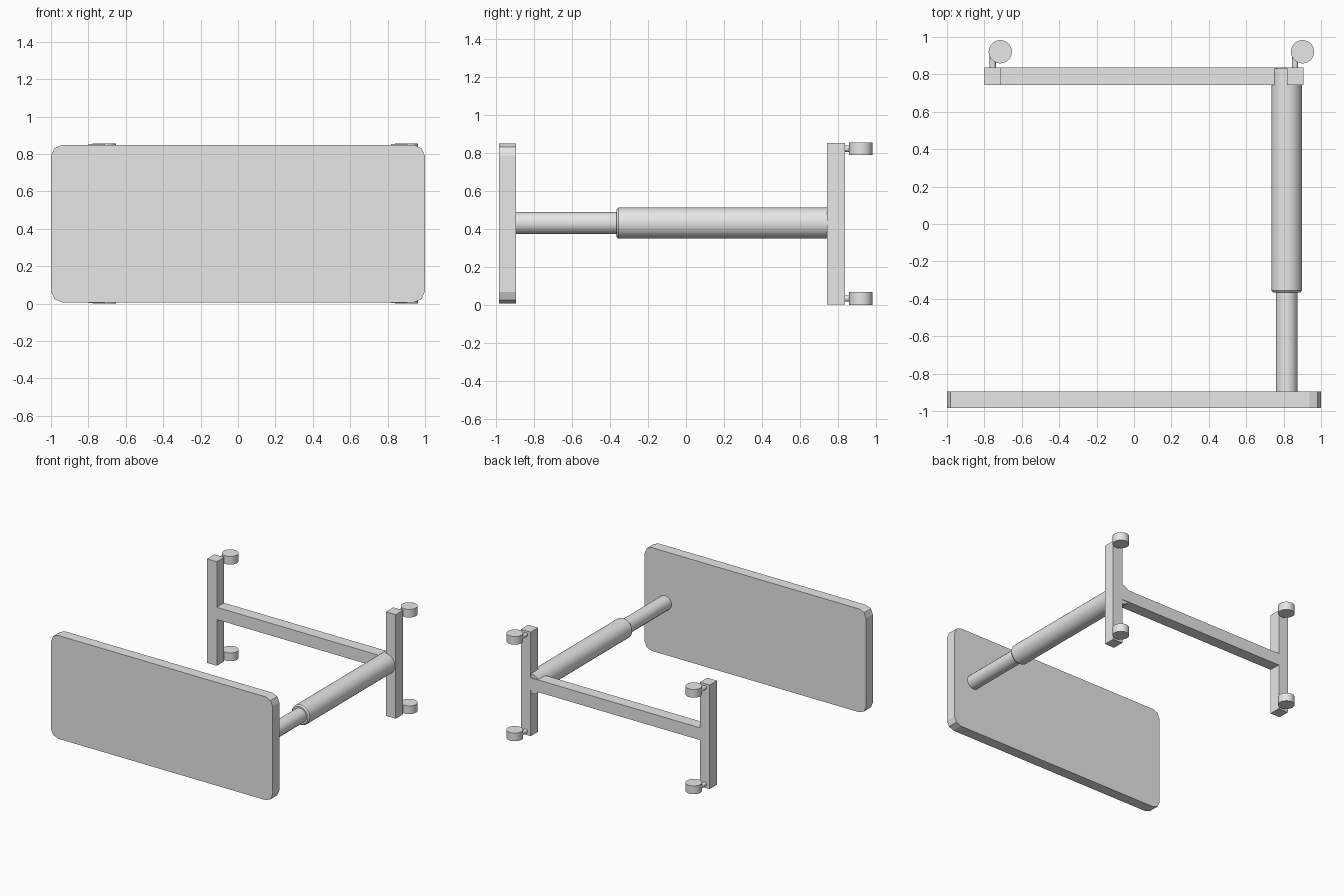
import bpy, bmesh, math
from mathutils import Matrix, Vector

cube = bpy.data.objects.get("Cube")
if cube:
    bpy.data.objects.remove(cube, do_unlink=True)

# Single light grey finish
grey = bpy.data.materials.new("light grey")
grey.use_nodes = True
COLOUR = (0.8, 0.8, 0.8, 1.0)
grey.diffuse_color = COLOUR
grey.node_tree.nodes["Principled BSDF"].inputs["Base Color"].default_value = COLOUR


def finish(bm, name, smooth=False):
    bmesh.ops.recalc_face_normals(bm, faces=bm.faces)
    mesh = bpy.data.meshes.new(name)
    bm.to_mesh(mesh)
    bm.free()
    mesh.materials.append(grey)
    obj = bpy.data.objects.new(name, mesh)
    bpy.context.collection.objects.link(obj)
    if smooth:
        bpy.ops.object.select_all(action='DESELECT')
        obj.select_set(True)
        bpy.context.view_layer.objects.active = obj
        bpy.ops.object.shade_smooth_by_angle(angle=math.radians(35))
    return obj


def box(name, lo, hi, corner=0.0):
    """Box between two corners; corner rounds the edges that run along y."""
    lo, hi = Vector(lo), Vector(hi)
    bm = bmesh.new()
    bmesh.ops.create_cube(bm, size=1.0)
    bmesh.ops.transform(bm, verts=bm.verts, matrix=Matrix.Translation(
        (lo + hi) / 2) @ Matrix.Diagonal((*(hi - lo), 1.0)))
    if corner:
        edges = [e for e in bm.edges
                 if abs(e.verts[0].co.y - e.verts[1].co.y) > 1e-4]
        bmesh.ops.bevel(bm, geom=edges, offset=corner, segments=2,
                        profile=0.5, affect='EDGES')
    return finish(bm, name)


def turned(name, centre, profile, axis='Z', sides=32):
    """Solid of stacked rings: profile is (radius, distance along the axis)."""
    bm = bmesh.new()
    rings = []
    for r, h in profile:
        ring = []
        for i in range(sides):
            a = 2 * math.pi * (i + 0.5) / sides
            u, v = r * math.cos(a), r * math.sin(a)
            p = (u, v, h) if axis == 'Z' else (u, h, v)
            ring.append(bm.verts.new(Vector(centre) + Vector(p)))
        rings.append(ring)
    for a, b in zip(rings, rings[1:]):
        for i in range(sides):
            j = (i + 1) % sides
            bm.faces.new((a[i], a[j], b[j], b[i]))
    bm.faces.new(rings[0])
    bm.faces.new(rings[-1])
    return finish(bm, name, smooth=True)


MID_Z = 0.4275
COLUMN_X = 0.816

# Table top, standing on its long edge
box("table_top", (-1.0, -0.983, 0.006), (1.0, -0.895, 0.849), corner=0.062)

# Telescopic column
turned("inner_column", (COLUMN_X, 0, 0.43),
       [(0.059, -0.90), (0.059, -0.30)], axis='Y', sides=16)
turned("outer_column", (COLUMN_X, 0, 0.43),
       [(0.072, -0.367), (0.082, -0.355), (0.082, 0.832)], axis='Y')

# Base frame: crossbar and two feet
box("crossbar", (-0.72, 0.742, 0.38), (0.83, 0.837, 0.48))

for side, x in (("right", -0.755), ("left", 0.861)):
    box(f"{side}_foot", (x - 0.044, 0.742, 0.003), (x + 0.044, 0.837, 0.852))
    # Casters at both ends of each foot, each on a short stem
    for end, s in (("upper", 1), ("lower", -1)):
        z = MID_Z + s * 0.394
        turned(f"{side}_{end}_caster_wheel", (x + 0.04, 0.921, z),
               [(0.0622, -0.0335), (0.0622, 0.0335)])
        turned(f"{side}_{end}_caster_stem", (x, 0, z),
               [(0.017, 0.83), (0.017, 0.90)], axis='Y', sides=16)
